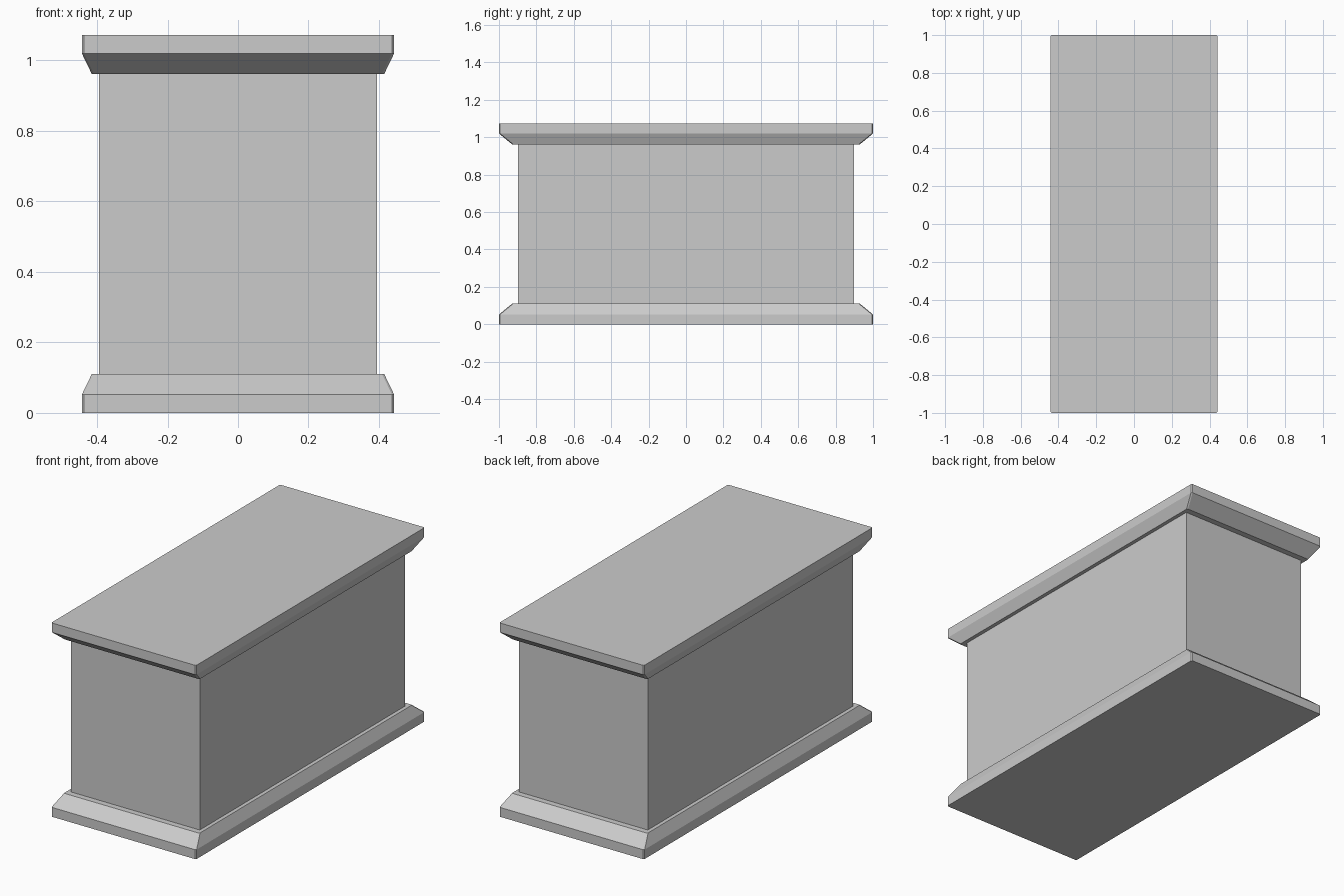
import bpy, bmesh

if "Cube" in bpy.data.objects:
    bpy.data.objects.remove(bpy.data.objects["Cube"])


def footprint(hx, hy, c):
    """Rectangle outline, with slightly clipped corners when c > 0."""
    if c == 0:
        return [(hx, hy), (-hx, hy), (-hx, -hy), (hx, -hy)]
    return [(hx, hy - c), (hx - c, hy), (-hx + c, hy), (-hx, hy - c),
            (-hx, -hy + c), (-hx + c, -hy), (hx - c, -hy), (hx, -hy + c)]


def stack(name, profile, corner=0.0):
    """Loft rectangular rings given as (half_x, half_y, z)."""
    bm = bmesh.new()
    rings = [[bm.verts.new((x, y, z)) for x, y in footprint(hx, hy, corner)]
             for hx, hy, z in profile]
    n = len(rings[0])
    for a, b in zip(rings, rings[1:]):
        for i in range(n):
            j = (i + 1) % n
            bm.faces.new((a[i], a[j], b[j], b[i]))
    bm.faces.new(rings[0][::-1])
    bm.faces.new(rings[-1])
    bmesh.ops.recalc_face_normals(bm, faces=bm.faces)
    mesh = bpy.data.meshes.new(name)
    bm.to_mesh(mesh)
    bm.free()
    bpy.context.collection.objects.link(bpy.data.objects.new(name, mesh))


HEIGHT = 1.072
moulding = [(0.443, 1.0, 0.0), (0.443, 1.0, 0.052), (0.415, 0.93, 0.11)]

# Plinth with sloped upper edge
stack("base_plinth", moulding, 0.006)
# Lid slab: the plinth profile flipped upside down
stack("top_slab", [(x, y, HEIGHT - z) for x, y, z in reversed(moulding)], 0.006)
# Main block between the two mouldings
stack("body", [(0.394, 0.897, 0.11), (0.394, 0.897, HEIGHT - 0.11)])
